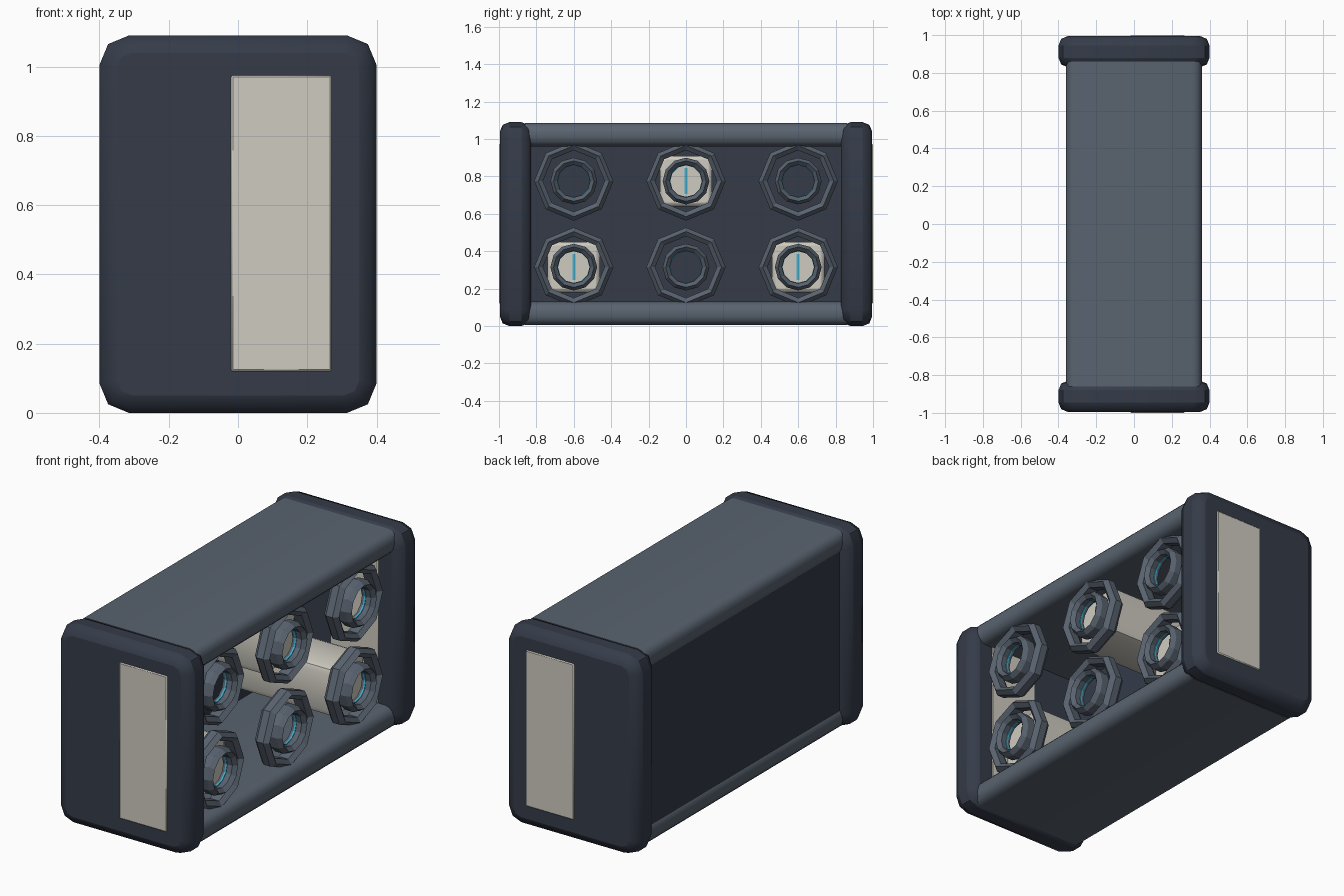
import bpy, bmesh, math
from mathutils import Matrix

if "Cube" in bpy.data.objects:
    bpy.data.objects.remove(bpy.data.objects["Cube"])


def material(name, r, g, b):
    m = bpy.data.materials.new(name)
    m.diffuse_color = (r, g, b, 1)
    m.use_nodes = True
    m.node_tree.nodes["Principled BSDF"].inputs["Base Color"].default_value = m.diffuse_color
    return m


NAVY = material("navy", 0.035, 0.044, 0.066)
SLATE = material("slate", 0.10, 0.125, 0.16)
CREAM = material("cream", 0.62, 0.60, 0.53)
CYAN = material("cyan", 0.05, 0.45, 0.65)


def finish(bm, name, mat, bevel=0, segments=2, smooth=True):
    bmesh.ops.recalc_face_normals(bm, faces=bm.faces)
    mesh = bpy.data.meshes.new(name)
    bm.to_mesh(mesh)
    bm.free()
    ob = bpy.data.objects.new(name, mesh)
    bpy.context.collection.objects.link(ob)
    mesh.materials.append(mat)
    if bevel:
        mod = ob.modifiers.new("edge_rounding", 'BEVEL')
        mod.width, mod.segments = bevel, segments
        mod.limit_method, mod.angle_limit = 'ANGLE', math.radians(60)
    if smooth:
        bpy.context.view_layer.objects.active = ob
        ob.select_set(True)
        bpy.ops.object.shade_smooth_by_angle(angle=math.radians(35))
        ob.select_set(False)
    return ob


def box(name, x, y, z, mat, axis=None, axis_bevel=0, axis_segs=2, **kw):
    """Box from (min, max) ranges; edges along one axis can be rounded."""
    bm = bmesh.new()
    size = [r[1] - r[0] for r in (x, y, z)]
    mid = [sum(r) / 2 for r in (x, y, z)]
    bmesh.ops.create_cube(bm, size=1,
                          matrix=Matrix.Translation(mid) @ Matrix.Diagonal((*size, 1)))
    if axis is not None:
        edges = [e for e in bm.edges
                 if abs(e.verts[0].co[axis] - e.verts[1].co[axis]) > 1e-4]
        bmesh.ops.bevel(bm, geom=edges, offset=axis_bevel, segments=axis_segs,
                        profile=0.5, affect='EDGES')
    return finish(bm, name, mat, **kw)


def ring(name, profile, sides, y, z, mat, smooth=False):
    """Sweep a closed (radius, x) profile around an axis parallel to x."""
    bm = bmesh.new()
    loops = []
    for i in range(sides):
        a = 2 * math.pi * i / sides
        loops.append([bm.verts.new((px, y + r * math.sin(a), z + r * math.cos(a)))
                      for r, px in profile])
    n = len(profile)
    for i in range(sides):
        p, q = loops[i], loops[(i + 1) % sides]
        for j in range(n):
            k = (j + 1) % n
            bm.faces.new((p[j], p[k], q[k], q[j]))
    return finish(bm, name, mat, smooth=smooth)


# end caps with inset cream panels
for side, s in (("front", -1), ("back", 1)):
    span = lambda a, b: tuple(sorted((s * a, s * b)))
    box(side + "_end_cap", (-0.4, 0.4), span(0.83, 0.995), (0, 1.09), NAVY,
        axis=1, axis_bevel=0.085, bevel=0.05, segments=2)
    box(side + "_panel", (-0.02, 0.27), span(0.826, 1.0), (0.12, 0.975), CREAM,
        bevel=0.005, segments=1)

# rounded top and bottom rails
for name, z in (("top_slab", (0.96, 1.085)), ("bottom_slab", (0.005, 0.13))):
    box(name, (-0.36, 0.36), (-0.86, 0.86), z, SLATE,
        axis=1, axis_bevel=0.05, axis_segs=3)

# closed wall on the left side
box("side_wall", (-0.35, -0.32), (-0.86, 0.86), (0.05, 1.04), NAVY, smooth=False)

# octagonal sockets, every second one holding a cell
outer = [(0.175, 0.24), (0.195, 0.24), (0.212, 0.26), (0.212, 0.30),
         (0.19, 0.325), (0.165, 0.305), (0.165, 0.26)]
inner = [(0.087, 0.27), (0.125, 0.27), (0.125, 0.32), (0.108, 0.345), (0.087, 0.325)]
liner = [(0.084, 0.285), (0.088, 0.285), (0.088, 0.295), (0.084, 0.295)]
for row, z in enumerate((0.315, 0.775)):
    for col, y in enumerate((-0.6, 0.0, 0.6)):
        tag = f"_{row}_{col}"
        ring("socket_frame" + tag, outer, 8, y, z, SLATE)
        ring("socket_collar" + tag, inner, 12, y, z, SLATE)
        ring("socket_liner" + tag, liner, 12, y, z, CYAN)
        if (row + col) % 2 == 0:
            box("cell" + tag, (-0.33, 0.25), (y - 0.14, y + 0.14), (z - 0.135, z + 0.135),
                CREAM, axis=0, axis_bevel=0.035, axis_segs=2, bevel=0.02, segments=2)
            box("cell_light" + tag, (0.24, 0.258), (y - 0.008, y + 0.008),
                (z - 0.07, z + 0.07), CYAN, smooth=False)
